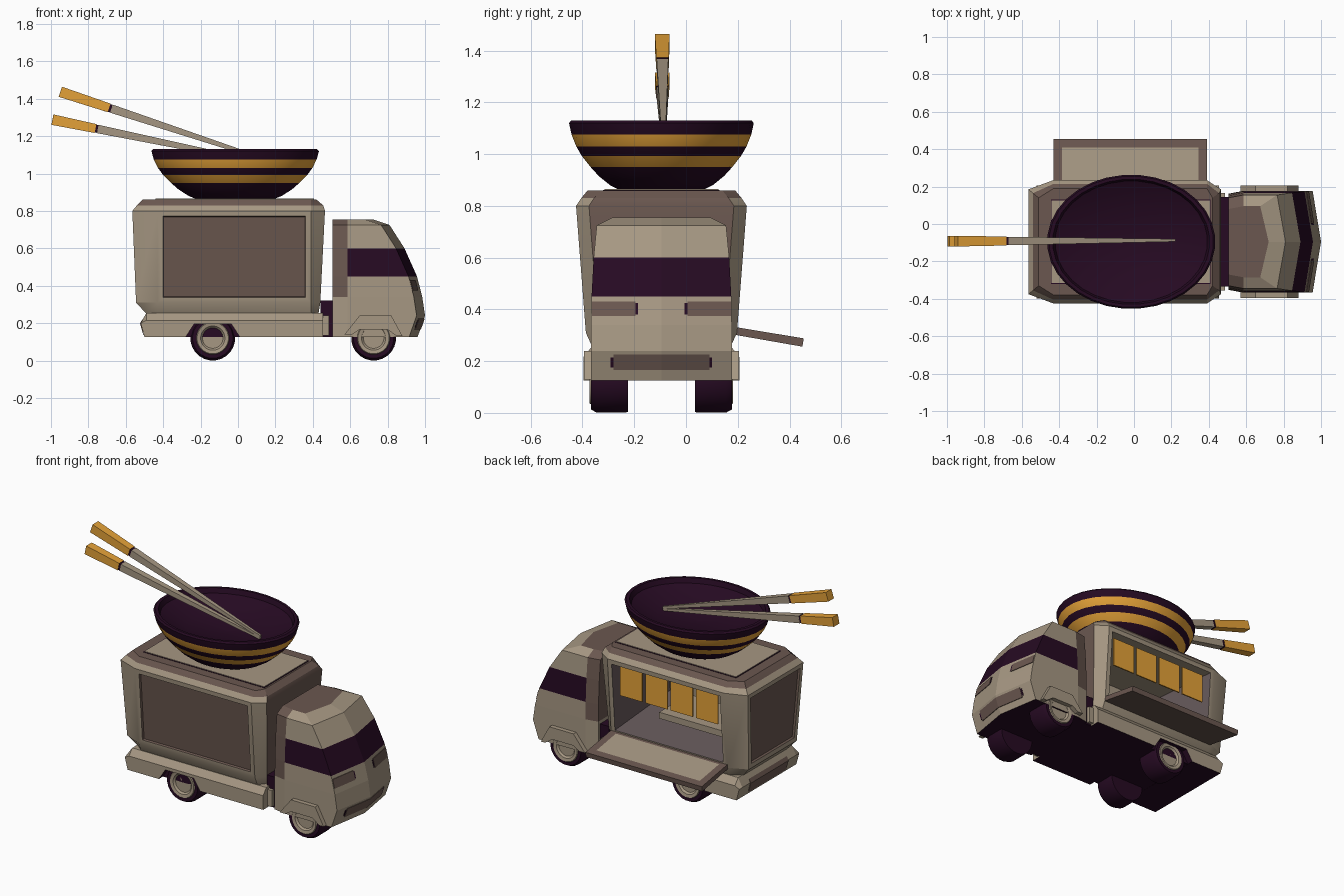
import bpy, bmesh, math
from mathutils import Vector, Matrix

if "Cube" in bpy.data.objects:
    bpy.data.objects.remove(bpy.data.objects["Cube"])

COLOURS = {
    "beige": (0.38, 0.31, 0.225, 1), "brown": (0.145, 0.096, 0.079, 1),
    "dark_plum": (0.019, 0.003, 0.016, 1), "gold": (0.78, 0.36, 0.04, 1),
    "mauve_grey": (0.14, 0.105, 0.11, 1)}
MATS = []
for n, c in COLOURS.items():
    m = bpy.data.materials.new(n)
    m.diffuse_color = c
    m.use_nodes = True
    m.node_tree.nodes["Principled BSDF"].inputs["Base Color"].default_value = m.diffuse_color
    MATS.append(m)
BEIGE, BROWN, DARK, GOLD, MAUVE = range(5)
CENTRE_Y = -0.095   # the truck's own middle; everything is shifted here at the end


def loft(name, rings, rule, after=None, smooth=None):
    """Skin rings of points, cap the ends, colour faces by rule(centre, normal, band)."""
    bm = bmesh.new()
    vs = [[bm.verts.new(p) for p in r] for r in rings]
    n = len(vs[0])
    band = {}
    for b in range(len(vs) - 1):
        for i in range(n):
            j = (i + 1) % n
            band[bm.faces.new((vs[b][i], vs[b][j], vs[b + 1][j], vs[b + 1][i]))] = b
    band[bm.faces.new(vs[0][::-1])] = 0
    band[bm.faces.new(vs[-1])] = len(vs) - 2
    bmesh.ops.recalc_face_normals(bm, faces=bm.faces[:])
    bm.normal_update()
    for f, b in band.items():
        f.material_index = rule(f.calc_center_median(), f.normal, b) if callable(rule) else rule
    if after:
        after(bm)
    me = bpy.data.meshes.new(name)
    bm.to_mesh(me)
    bm.free()
    for m in MATS:
        me.materials.append(m)
    o = bpy.data.objects.new(name, me)
    bpy.context.collection.objects.link(o)
    if smooth:
        bpy.ops.object.select_all(action='DESELECT')
        o.select_set(True)
        bpy.context.view_layer.objects.active = o
        bpy.ops.object.shade_smooth_by_angle(angle=math.radians(smooth))
    return o


def lathe(name, profile, mats, seg=24, mat=Matrix(), smooth=35):
    rings = [[mat @ Vector((r * math.cos(a), r * math.sin(a), h))
              for a in (math.tau * (i + 0.5) / seg for i in range(seg))] for r, h in profile]
    return loft(name, rings, (lambda c, n, b: mats[b]) if isinstance(mats, list) else mats,
                smooth=smooth)


def box(name, x0, x1, y0, y1, z0, z1, col):
    return loft(name, [[(x0, y0, z), (x1, y0, z), (x1, y1, z), (x0, y1, z)] for z in (z0, z1)], col)


# --- kitchen box: panelled walls, open hatch on the +y side
def body_ring(z, x0, x1, w):
    e = w - 0.05
    return [(x0, -e, z), (-0.43, -w, z), (0.39, -w, z), (x1, -e, z),
            (x1, e, z), (0.39, w, z), (-0.43, w, z), (x0, e, z)]


def body_rule(c, n, b):
    return BROWN if n.x > 0.8 or b == 3 else BEIGE


def body_panels(bm):
    big = [f for f in bm.faces if f.calc_area() > 0.2 and abs(f.normal.z) < 0.5]
    for f in big:
        nrm = f.normal.copy()
        if nrm.x > 0.8:
            continue
        bmesh.ops.inset_individual(bm, faces=[f], thickness=0.04, depth=0)
        if nrm.y > 0.8:      # serving window and interior: back wall and ceiling stay beige
            r = bmesh.ops.inset_individual(bm, faces=[f], thickness=0.0, depth=-0.56)
            for g in r["faces"]:
                g.material_index = BEIGE if g.calc_center_median().z > 0.7 else MAUVE
        else:                # recessed closed panels
            r = bmesh.ops.inset_individual(bm, faces=[f], thickness=0.006, depth=-0.012)
            r2 = bmesh.ops.inset_individual(bm, faces=[f], thickness=0.018, depth=0)
            for g in r["faces"] + r2["faces"] + [f]:
                g.material_index = BROWN


loft("kitchen_body", [body_ring(0.25, -0.49, 0.43, 0.265), body_ring(0.31, -0.545, 0.44, 0.292),
                      body_ring(0.80, -0.565, 0.465, 0.33), body_ring(0.83, -0.54, 0.455, 0.31),
                      body_ring(0.86, -0.51, 0.42, 0.285)], body_rule, body_panels, smooth=28)
box("roof_panel_line", -0.445, 0.41, -0.225, 0.225, 0.855, 0.862, DARK)
box("roof_panel", -0.44, 0.405, -0.22, 0.22, 0.855, 0.865, BEIGE)

# --- serving hatch folded down
def hatch_panel(bm):
    f = max(bm.faces, key=lambda f: f.normal.z * f.calc_area())
    bmesh.ops.inset_individual(bm, faces=[f], thickness=0.065, depth=0)
    f.material_index = BEIGE


loft("serving_hatch", [[(x, 0.265, 0.335), (x, 0.55, 0.288), (x, 0.545, 0.256), (x, 0.265, 0.305)]
                       for x in (-0.43, 0.39)], BROWN, hatch_panel)

# --- curtains, counter and pot inside
for i in range(4):
    x = -0.02 + (i - 1.5) * 0.178
    box(f"curtain_{i + 1}", x - 0.078, x + 0.078, 0.287, 0.295, 0.57, 0.755, GOLD)
box("counter", -0.385, 0.2, -0.22, 0.08, 0.375, 0.415, BEIGE)
lathe("cooking_pot", [(0.05, 0), (0.06, 0.01), (0.06, 0.07), (0.066, 0.08), (0.05, 0.08), (0.045, 0.03)],
      BEIGE, 16, Matrix.Translation((-0.27, 0.0, 0.415)))

# --- chassis with wheel notch
prof = [(-0.50, 0.125), (-0.52, 0.20), (-0.49, 0.255), (0.455, 0.255), (0.455, 0.125),
        (0.01, 0.125), (-0.035, 0.195), (-0.235, 0.195), (-0.28, 0.125)]
loft("chassis", [[(x, y, min(z, t)) for x, z in prof] for y, t in
                 ((-0.302, 0.215), (-0.27, 0.255), (0.27, 0.255), (0.302, 0.215))],
     lambda c, n, b: DARK if n.z < -0.35 else BEIGE)
box("wheel_well", -0.285, 0.015, -0.262, 0.262, 0.1255, 0.2, DARK)
box("chassis_link", 0.44, 0.487, -0.26, 0.26, 0.135, 0.24, BEIGE)
box("coupling", 0.44, 0.52, -0.24, 0.24, 0.125, 0.32, DARK)
loft("rear_plate", [[(-0.506, y, 0.135), (-0.524, y, 0.198), (-0.511, y, 0.222)]
                    for y in (-0.19, 0.19)], BROWN)

# --- cab: stacked outlines (height, nose x, half width)
LEVELS = [(0.125, 0.96, 0.272), (0.24, 1.0, 0.272), (0.34, 0.985, 0.272), (0.45, 0.957, 0.27),
          (0.60, 0.89, 0.262), (0.725, 0.81, 0.25), (0.755, 0.72, 0.19)]


def cab_rule(c, n, b):
    if n.z < -0.9:
        return DARK
    if n.z > 0.95 and c.z > 0.75:
        return BROWN
    if c.x < 0.57:
        return BROWN if b > 1 else BEIGE
    return DARK if b == 3 else BEIGE


loft("cab", [[(0.505, -w + 0.015, z), (0.585, -w, z), (f - 0.045, -w, z), (f, 0, z),
              (f - 0.045, w, z), (0.585, w, z), (0.505, w - 0.015, z)] for z, f, w in LEVELS], cab_rule)


def nose(y, z):
    for (z0, f0, w0), (z1, f1, w1) in zip(LEVELS, LEVELS[1:]):
        if z0 <= z <= z1:
            t = (z - z0) / (z1 - z0)
            return f0 + (f1 - f0) * t - 0.045 * abs(y) / (w0 + (w1 - w0) * t)


def nose_plate(name, y0, y1, z0, z1, col=BROWN, out=0.004):
    loft(name, [[(nose(y, z) + d, y, z) for y, z in ((y0, z0), (y1, z0), (y1, z1), (y0, z1))]
                for d in (-0.004, out)], col)


fender = [(0.57, 0.14), (0.65, 0.24), (0.82, 0.24), (0.88, 0.13), (0.85, 0.13),
          (0.80, 0.165), (0.65, 0.165), (0.61, 0.14)]
hub = [(0.118, 0), (0.12, 0.015), (0.12, 0.12), (0.108, 0.142), (0.088, 0.142), (0.084, 0.147),
       (0.065, 0.143), (0.055, 0.132), (0.02, 0.132)]
for s, side in ((-1, "right"), (1, "left")):
    nose_plate(f"headlight_{side}", s * 0.1, s * 0.268, 0.375, 0.43)
    nose_plate(f"headlight_rim_{side}", s * 0.09, s * 0.12, 0.38, 0.425, DARK, 0.002)
    nose_plate(f"grille_{side}", 0, s * 0.185, 0.165, 0.225)
    nose_plate(f"grille_rim_{side}", s * 0.17, s * 0.196, 0.175, 0.215, DARK, 0.002)
    loft(f"fender_{side}", [[(x, s * y, z) for x, z in fender] for y in (0.26, 0.30)], BEIGE)
    # --- wheels
    for x, end in ((-0.135, "rear"), (0.725, "front")):
        m = Matrix.Translation((x, s * 0.13, 0.12)) @ Matrix.Rotation(-s * math.pi / 2, 4, 'X')
        lathe(f"{end}_wheel_{side}", hub, [DARK] * 4 + [BEIGE] * 4, 24, m)

# --- roof bowl: stripes by band, shallow hollow
bowl = [(0.20, 0.86), (0.25, 0.88), (0.305, 0.915), (0.345, 0.95), (0.388, 0.993), (0.415, 1.03),
        (0.438, 1.076), (0.45, 1.12), (0.44, 1.13), (0.42, 1.13), (0.408, 1.10), (0.25, 1.035),
        (0.01, 1.02)]
lathe("bowl", bowl, [DARK] * 3 + [GOLD, DARK, GOLD] + [DARK] * 6, 32,
      Matrix.Translation((-0.015, 0, 0)) @ Matrix.Diagonal((1, 0.797, 1, 1)))

# --- square chopsticks with gold grips
for i, (x, z, tz, g) in enumerate(((-0.95, 1.437, 1.05, 0.275), (-0.992, 1.288, 1.038, 0.235))):
    a, b = Vector((x, 0.003, z)), Vector((0.22, 0.008, tz))
    L = (b - a).length
    m = Matrix.Translation(a) @ (b - a).to_track_quat('Z', 'Y').to_matrix().to_4x4()
    lathe(f"chopstick_{i + 1}", [(0.040, 0), (0.034, g), (0.030, g), (0.030, g + 0.012),
                                 (0.032, g + 0.012), (0.010, L)],
          [GOLD, DARK, DARK, BEIGE, BEIGE], 4, m, 30)

for o in bpy.context.scene.objects:
    o.location.y += CENTRE_Y
